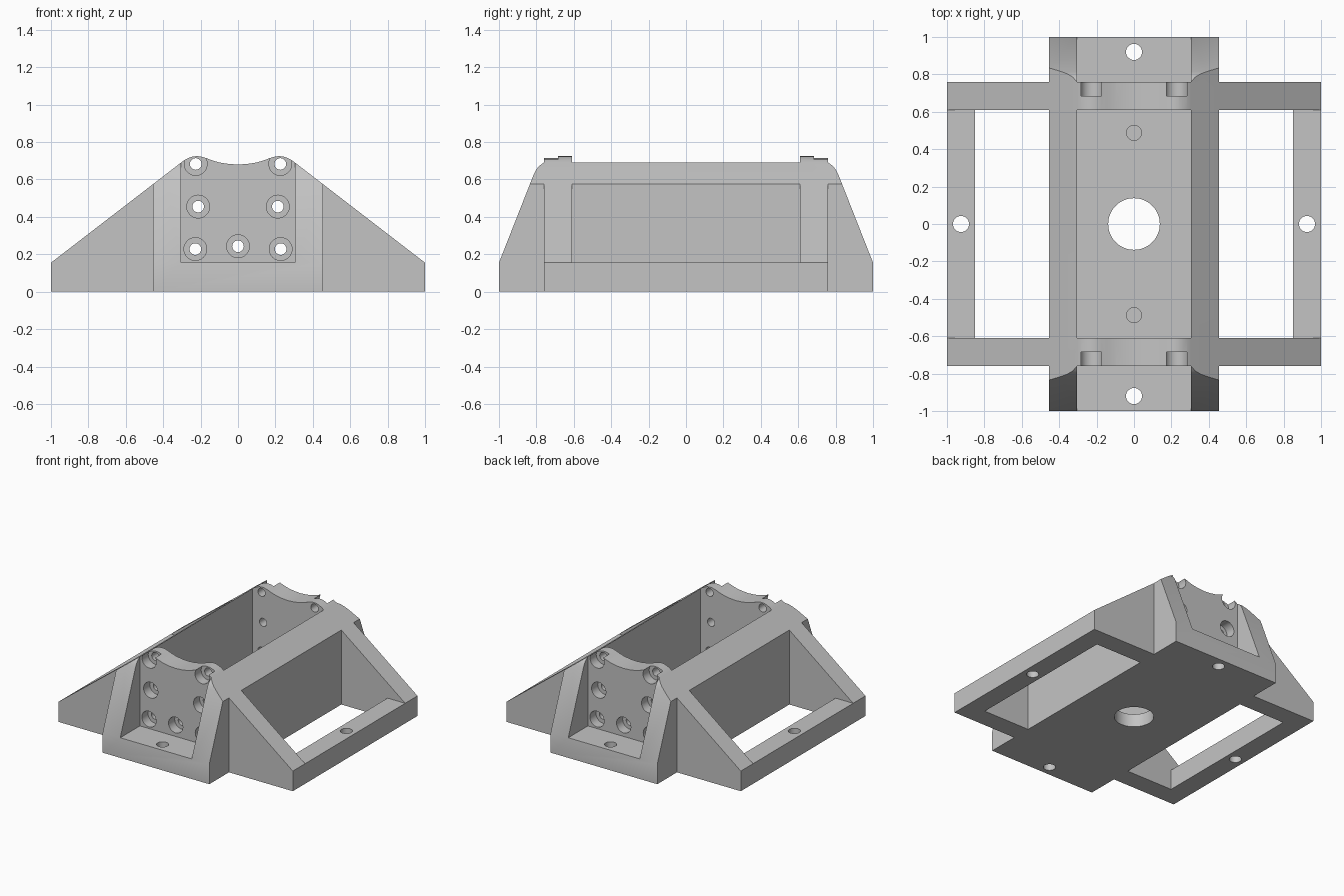
import bpy
import bmesh
import math
from mathutils import Matrix

cube = bpy.data.objects.get("Cube")
if cube:
    bpy.data.objects.remove(cube, do_unlink=True)

SIDE, INNER = 0.455, 0.305      # half widths of the housing and its pocket
WALL_IN, WALL_OUT = 0.61, 0.76  # end wall faces
BASE, FLOOR = 0.155, 0.10       # heights of the rim and the pocket floor

grey = bpy.data.materials.new("light grey")
grey.use_nodes = True
grey.diffuse_color = (0.55, 0.55, 0.55, 1)
bsdf = next(n for n in grey.node_tree.nodes if n.type == 'BSDF_PRINCIPLED')
bsdf.inputs["Base Color"].default_value = grey.diffuse_color
bsdf.inputs["Roughness"].default_value = 0.6


def to_object(bm, name):
    bmesh.ops.recalc_face_normals(bm, faces=bm.faces)
    mesh = bpy.data.meshes.new(name)
    bm.to_mesh(mesh)
    bm.free()
    mesh.materials.append(grey)
    obj = bpy.data.objects.new(name, mesh)
    bpy.context.collection.objects.link(obj)
    return obj


def mirrored_prism(name, half, place, along, depth):
    """Extrude a profile, given as its positive half, symmetrically."""
    outline = half + [(-a, z) for a, z in reversed(half) if a > 0]
    bm = bmesh.new()
    face = bm.faces.new([bm.verts.new(place(a, -depth, z)) for a, z in outline])
    ext = bmesh.ops.extrude_face_region(bm, geom=[face])
    moved = [v for v in ext["geom"] if isinstance(v, bmesh.types.BMVert)]
    bmesh.ops.translate(bm, verts=moved, vec=[2 * depth * c for c in along])
    return to_object(bm, name)


def box(x, y, z):
    bm = bmesh.new()
    bmesh.ops.create_cube(bm, size=1)
    for v in bm.verts:
        v.co = [r[0] if c < 0 else r[1] for c, r in zip(v.co, (x, y, z))]
    return to_object(bm, "box_cutter")


def drill(radius, centre, length, upright=False, sides=32):
    bm = bmesh.new()
    turn = Matrix() if upright else Matrix.Rotation(math.pi / 2, 4, 'X')
    bmesh.ops.create_cone(bm, cap_ends=True, segments=sides, radius1=radius,
                          radius2=radius, depth=length,
                          matrix=Matrix.Translation(centre) @ turn)
    return to_object(bm, "drill_cutter")


def combine(tool, operation='DIFFERENCE'):
    mod = bracket.modifiers.new("cut", 'BOOLEAN')
    mod.operation, mod.solver, mod.object = operation, 'EXACT', tool
    bpy.context.view_layer.objects.active = bracket
    bpy.ops.object.modifier_apply(modifier=mod.name)
    bpy.data.objects.remove(tool, do_unlink=True)


def span(sign, a, b):
    return tuple(sorted((sign * a, sign * b)))


# Body: wide sloped profile with saddle, trimmed by the rounded end slopes
saddle = [(1, 0), (1, BASE), (INNER, 0.69), (0.283, 0.706), (0.26, 0.717),
          (0.24, 0.723), (0.22, 0.725), (0.2, 0.723), (0.175, 0.716),
          (0.14, 0.703), (0.1, 0.691), (0.05, 0.683), (0, 0.68)]
ends = [(1, -0.1), (1, BASE), (0.815, 0.625), (0.803, 0.65), (0.785, 0.673),
        (WALL_OUT, 0.69), (WALL_OUT, 0.9)]
bracket = mirrored_prism("mounting_bracket", saddle,
                         lambda a, d, z: (a, d, z), (0, 1, 0), 1.1)
combine(mirrored_prism("end_trim", ends,
                       lambda a, d, z: (d, a, z), (1, 0, 0), 1.2), 'INTERSECT')

# Pocket between the end walls
combine(box((-INNER, INNER), (-WALL_IN, WALL_IN), (FLOOR, 1)))

for s in (-1, 1):
    # Corner notches, leaving a cross-shaped plan
    for t in (-1, 1):
        combine(box(span(s, SIDE, 1.3), span(t, WALL_OUT, 1.3), (-1, 1)))
    # Open side windows and low side rails between the gussets
    combine(box(span(s, SIDE, 1.3), (-WALL_IN, WALL_IN), (BASE, 1)))
    combine(box(span(s, SIDE, 0.85), (-WALL_IN, WALL_IN), (-1, 0.5)))
    # Recess in front of each end wall
    combine(box((-INNER, INNER), span(s, WALL_OUT, 1.3), (BASE, 1)))
    # Mounting holes in rails and end plates, blind holes in the floor
    combine(drill(0.043, (s * 0.925, 0, 0), 1, True))
    combine(drill(0.043, (0, s * 0.92, 0), 1, True))
    combine(drill(0.04, (0, s * 0.487, FLOOR), 0.12, True))

# Large central floor hole
combine(drill(0.138, (0, 0, 0), 1, True, 64))

# Counterbored bolt holes through both end walls
bolts = [(0, 0.243)] + [(s * x, z) for s in (-1, 1)
                        for x, z in ((0.226, 0.683), (0.213, 0.455), (0.228, 0.228))]
for x, z in bolts:
    combine(drill(0.031, (x, 0, z), 2.4))
    for s in (-1, 1):
        combine(drill(0.061, (x, s * 0.785, z), 0.2))

# Smooth the curved surfaces, keep machined edges sharp
bpy.ops.object.select_all(action='DESELECT')
bracket.select_set(True)
bpy.context.view_layer.objects.active = bracket
bpy.ops.object.shade_smooth_by_angle(angle=math.radians(25))
